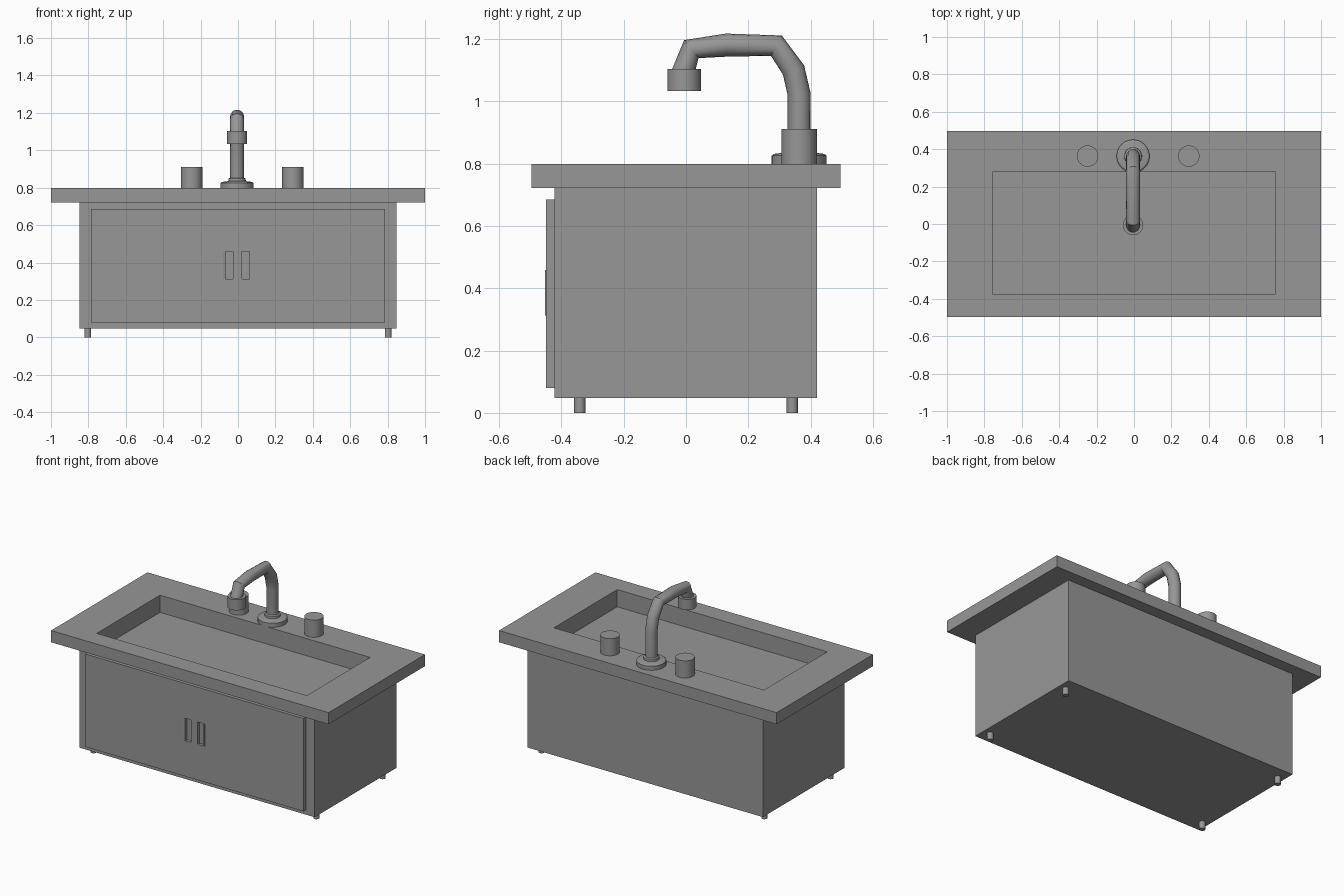
import bpy, bmesh, math

if "Cube" in bpy.data.objects:
    bpy.data.objects.remove(bpy.data.objects["Cube"])

grey = bpy.data.materials.new("dark_grey")
grey.diffuse_color = (0.31, 0.31, 0.31, 1)
grey.use_nodes = True
grey.node_tree.nodes["Principled BSDF"].inputs["Base Color"].default_value = grey.diffuse_color


def finish(name, bm, smooth=False):
    bmesh.ops.recalc_face_normals(bm, faces=bm.faces)
    me = bpy.data.meshes.new(name)
    bm.to_mesh(me)
    bm.free()
    me.materials.append(grey)
    ob = bpy.data.objects.new(name, me)
    bpy.context.collection.objects.link(ob)
    if smooth:
        smooth_by_angle(ob)
    return ob


def smooth_by_angle(ob):
    bpy.ops.object.select_all(action='DESELECT')
    ob.select_set(True)
    bpy.context.view_layer.objects.active = ob
    bpy.ops.object.shade_smooth_by_angle(angle=math.radians(30))


def box(name, x0, x1, y0, y1, z0, z1):
    return prism(name, [(x0, y0), (x1, y0), (x1, y1), (x0, y1)], z0, z1)


def prism(name, outline, z0, z1):
    bm = bmesh.new()
    face = bm.faces.new([bm.verts.new((x, y, z0)) for x, y in outline])
    ext = bmesh.ops.extrude_face_region(bm, geom=[face], use_keep_orig=True)
    for v in ext['geom']:
        if isinstance(v, bmesh.types.BMVert):
            v.co.z = z1
    return finish(name, bm)


def lathe(name, x, y, profile, n=32):
    """Closed solid of revolution from (radius, z) points, capped at both ends."""
    bm = bmesh.new()
    rings = [[bm.verts.new((x + r * math.cos(2 * math.pi * i / n),
                            y + r * math.sin(2 * math.pi * i / n), z))
              for i in range(n)] for r, z in profile]
    for a, b in zip(rings, rings[1:]):
        for i in range(n):
            j = (i + 1) % n
            bm.faces.new((a[i], a[j], b[j], b[i]))
    bm.faces.new(rings[0])
    bm.faces.new(rings[-1])
    return finish(name, bm, True)


def cut(ob, cutter):
    cutter.hide_render = True
    cutter.hide_set(True)
    mod = ob.modifiers.new("cut", 'BOOLEAN')
    mod.operation = 'DIFFERENCE'
    mod.solver = 'EXACT'
    mod.object = cutter


# Countertop and cabinet, both cut by the rectangular basin
countertop = box("countertop", -1, 1, -0.496, 0.496, 0.722, 0.798)
cabinet = box("cabinet", -0.848, 0.848, -0.422, 0.42, 0.048, 0.722)
basin = box("basin_cutter", -0.757, 0.757, -0.373, 0.278, 0.686, 0.90)
cut(countertop, basin)
cut(cabinet, basin)

# Front door panel with a pair of recessed pulls, each with a slim outer lip
door = box("door_panel", -0.785, 0.785, -0.449, -0.422, 0.08, 0.685)
for side, label in ((-1, "left"), (1, "right")):
    xs = sorted(side * x - 0.002 for x in (0.024, 0.078))
    cut(door, box(label + "_pull_cutter", *xs, -0.48, -0.429, 0.312, 0.458))
    lip = [(0.078, -0.425), (0.078, -0.453), (0.064, -0.449), (0.064, -0.425)]
    prism(label + "_pull_lip", [(side * x - 0.002, y) for x, y in lip], 0.312, 0.458)

# Four small feet
for sx in (-1, 1):
    for sy in (-1, 1):
        lathe(("front" if sy < 0 else "back") + ("_left" if sx < 0 else "_right") + "_foot",
              sx * 0.803, sy * 0.341, [(0.018, 0), (0.018, 0.053)], 16)

# Tap knobs
for x, label in ((-0.248, "left"), (0.293, "right")):
    lathe(label + "_tap_knob", x, 0.363, [(0.057, 0.79), (0.057, 0.91)])

# Tap base flange and spray head
FX = -0.005
lathe("tap_base", FX, 0.363, [(0.088, 0.79), (0.088, 0.825), (0.08, 0.831),
                              (0.047, 0.835), (0.046, 0.848), (0.038, 0.853)])
lathe("spout_head", FX, -0.006, [(0.054, 1.033), (0.054, 1.103)])

# Bent spout pipe swept along a coarse path
path = [(0.363, 0.80), (0.363, 1.022), (0.345, 1.10), (0.29, 1.178),
        (0.13, 1.18), (0.017, 1.167), (-0.01, 1.09)]
curve = bpy.data.curves.new("spout_pipe", 'CURVE')
curve.dimensions = '3D'
curve.bevel_depth = 0.037
curve.bevel_resolution = 6
curve.use_fill_caps = True
curve.materials.append(grey)
spline = curve.splines.new('POLY')
spline.points.add(len(path) - 1)
for p, (y, z) in zip(spline.points, path):
    p.co = (FX, y, z, 1)
pipe = bpy.data.objects.new("spout_pipe", curve)
bpy.context.collection.objects.link(pipe)
bpy.ops.object.select_all(action='DESELECT')
pipe.select_set(True)
bpy.context.view_layer.objects.active = pipe
bpy.ops.object.convert(target='MESH')
smooth_by_angle(bpy.context.view_layer.objects.active)
